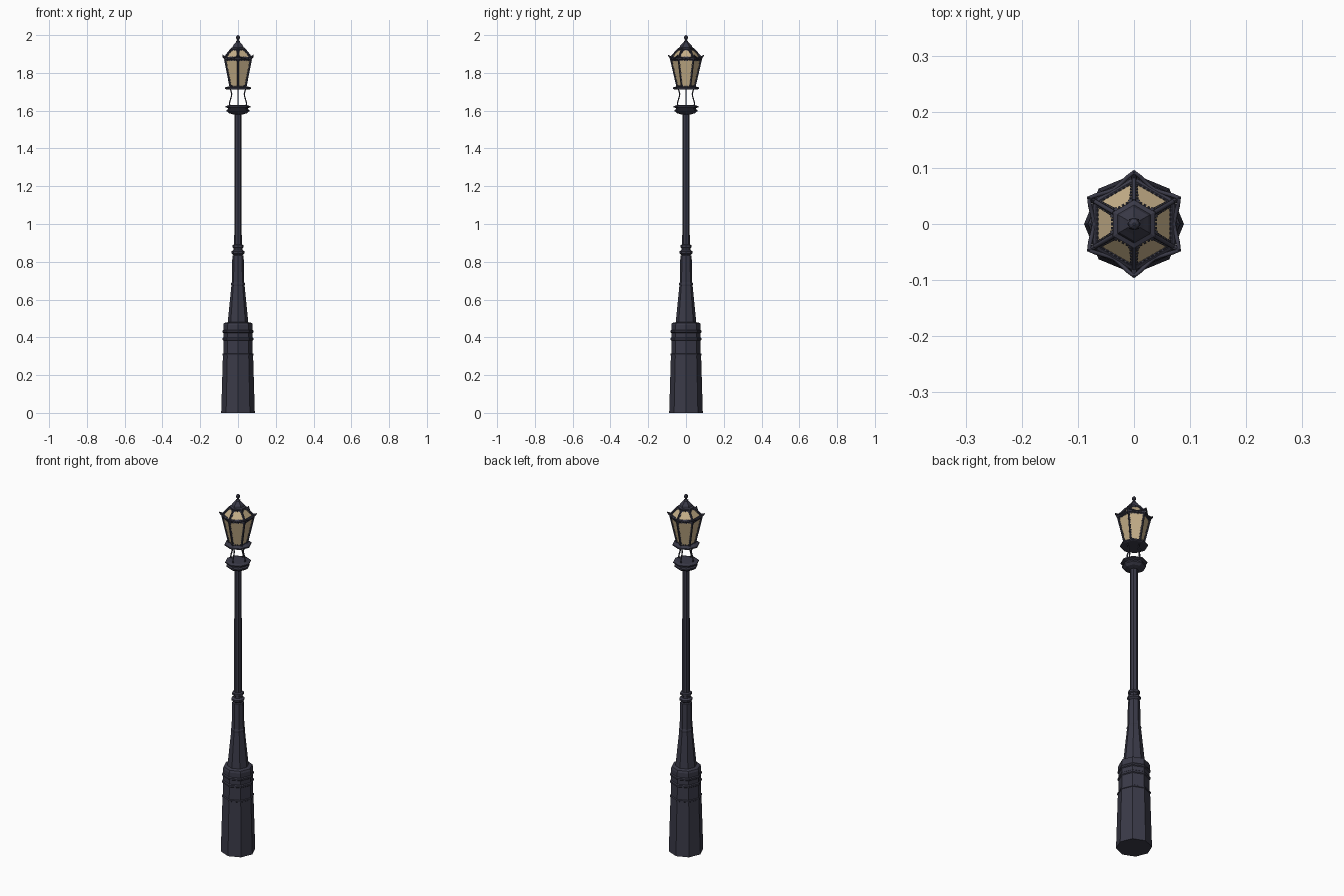
import bpy, bmesh, math
from mathutils import Vector, Matrix

if "Cube" in bpy.data.objects:
    bpy.data.objects.remove(bpy.data.objects["Cube"])


def material(name, rgb):
    m = bpy.data.materials.new(name)
    m.diffuse_color = (*rgb, 1)
    m.use_nodes = True
    m.node_tree.nodes["Principled BSDF"].inputs["Base Color"].default_value = m.diffuse_color
    return m


IRON = material("dark iron", (0.042, 0.042, 0.064))
GLASS = material("amber glass", (0.56, 0.43, 0.25))


def finish(name, bm, mats=(IRON,)):
    bmesh.ops.recalc_face_normals(bm, faces=bm.faces)
    me = bpy.data.meshes.new(name)
    bm.to_mesh(me)
    bm.free()
    for m in mats:
        me.materials.append(m)
    ob = bpy.data.objects.new(name, me)
    bpy.context.collection.objects.link(ob)
    return ob


def polar(r, a, z):
    return Vector((r * math.cos(a), r * math.sin(a), z))


def lathe(name, profile, n, phase=0.0):
    """Faceted turned part from (radius, height) pairs."""
    bm = bmesh.new()
    rings = [[bm.verts.new(polar(r, phase + math.tau * i / n, z)) for i in range(n)]
             for r, z in profile]
    for a, b in zip(rings, rings[1:]):
        for i in range(n):
            j = (i + 1) % n
            bm.faces.new((a[i], a[j], b[j], b[i]))
    bm.faces.new(rings[0])
    bm.faces.new(rings[-1])
    return finish(name, bm)


def tube(name, paths, radius, cyclic=False):
    cu = bpy.data.curves.new(name, 'CURVE')
    cu.dimensions = '3D'
    cu.bevel_depth = radius
    cu.bevel_resolution = 1
    cu.use_fill_caps = True
    for pts in paths:
        s = cu.splines.new('POLY')
        s.points.add(len(pts) - 1)
        for p, co in zip(s.points, pts):
            p.co = (*co, 1)
        s.use_cyclic_u = cyclic
    cu.materials.append(IRON)
    ob = bpy.data.objects.new(name, cu)
    bpy.context.collection.objects.link(ob)


HEX = math.pi / 2
corner = [HEX + math.tau * i / 6 for i in range(6)]

# Octagonal pedestal, taper and pole
lathe("pedestal", [(.089, 0), (.080, .303), (.083, .305), (.083, .312), (.078, .315),
                   (.077, .383), (.082, .387), (.082, .396), (.077, .40), (.077, .423),
                   (.082, .427), (.082, .435), (.078, .44), (.078, .465), (.074, .476),
                   (.054, .48)], 8)
lathe("taper", [(.055, .475), (.035, .675), (.036, .678), (.036, .686), (.033, .69),
                (.030, .832), (.020, .836)], 8)
lathe("collar", [(.022, .834), (.034, .845), (.035, .855), (.024, .862), (.024, .872),
                 (.030, .876), (.030, .888), (.020, .892)], 8)
lathe("pole", [(.020, .83), (.019, 1.59)], 8)

# Capital and lantern base plate
lathe("capital", [(.025, 1.58), (.046, 1.586), (.060, 1.597), (.060, 1.604),
                  (.052, 1.608), (.052, 1.613), (.066, 1.618), (.066, 1.624),
                  (.050, 1.629)], 8)
lathe("lantern_plate", [(.062, 1.713), (.069, 1.716), (.069, 1.723), (.050, 1.728)], 8)

# Curved brackets carrying the lantern
profile = [(.040, 1.625), (.045, 1.635), (.043, 1.65), (.035, 1.675),
           (.033, 1.69), (.037, 1.703), (.042, 1.718)]
tube("brackets", [[polar(r, i * HEX, z) for r, z in profile] for i in range(4)], .0035)


def glazed(name, r0, z0, r1, z1, border):
    """Six framed panes, with small beads fringing each pane."""
    bm = bmesh.new()
    lo = [bm.verts.new(polar(r0, a, z0)) for a in corner]
    hi = [bm.verts.new(polar(r1, a, z1)) for a in corner]
    for i in range(6):
        j = (i + 1) % 6
        bm.faces.new((lo[i], lo[j], hi[j], hi[i]))
    bm.normal_update()
    panes = list(bm.faces)
    bmesh.ops.inset_individual(bm, faces=panes, thickness=border, depth=-.002)
    outlines = []
    for f in panes:
        f.material_index = 1
        outlines.append([v.co.copy() for v in f.verts])
    bm.faces.new(lo)
    bm.faces.new(hi)
    finish(name, bm, (IRON, GLASS))
    bm = bmesh.new()
    for q in outlines:
        mid = sum(q, Vector()) / 4
        nrm = (q[1] - q[0]).cross(q[3] - q[0]).normalized()
        for k in range(4):
            a, b = q[k], q[(k + 1) % 4]
            e = (b - a).normalized()
            n = max(3, round((b - a).length / .009))
            rot = Matrix((e, nrm.cross(e), nrm)).transposed().to_4x4()
            for t in range(n + 1):
                p = a.lerp(b, t / n)
                s = .008 if t in (0, n) else .0045   # larger corner ornaments
                p = p.lerp(mid, .04)
                bmesh.ops.create_cube(bm, size=1, matrix=Matrix.Translation(p) @ rot
                                      @ Matrix.Diagonal((s, s, .004, 1)))
    finish(name + "_fringe", bm)


# Lantern body and glazed roof
glazed("lantern_body", .046, 1.724, .080, 1.872, .005)
glazed("lantern_roof", .080, 1.880, .041, 1.926, .007)
tube("corner_bars", [[polar(.047, a, 1.724), polar(.081, a, 1.872)] for a in corner], .004)
tube("roof_bars", [[polar(.082, a, 1.882), polar(.041, a, 1.928)] for a in corner], .004)

# Eaves: a band plus a rail that sweeps up and out at the corners
lathe("eaves_band", [(.078, 1.868), (.084, 1.871), (.084, 1.880), (.078, 1.884)], 6, HEX)
rail = []
for a in corner:
    for k in range(8):
        d = abs(k / 8 - (1 if k > 4 else 0)) * 2     # 0 at a corner, 1 at mid side
        rail.append(polar(.071 + .022 * (1 - d) ** 1.7, a + k * math.tau / 48,
                          1.878 + .014 * (1 - d) ** 3))
tube("eaves_rail", [rail], .0038, True)
bm = bmesh.new()
for a in corner:
    p, q = polar(.082, a, 1.880), polar(.094, a, 1.896)
    rot = (q - p).to_track_quat('Z', 'Y').to_matrix().to_4x4()
    bmesh.ops.create_cone(bm, cap_ends=True, segments=6, radius1=.006, radius2=.001,
                          depth=(q - p).length,
                          matrix=Matrix.Translation((p + q) / 2) @ rot)
finish("eaves_spikes", bm)

# Crown and finial
lathe("crown", [(.040, 1.922), (.043, 1.926), (.043, 1.931), (.034, 1.935), (.030, 1.945),
                (.020, 1.955), (.011, 1.965)], 6, HEX)
lathe("finial", [(.010, 1.955), (.012, 1.966), (.006, 1.972), (.006, 1.977), (.010, 1.982),
                 (.011, 1.988), (.008, 1.995), (.002, 2.0)], 8)
